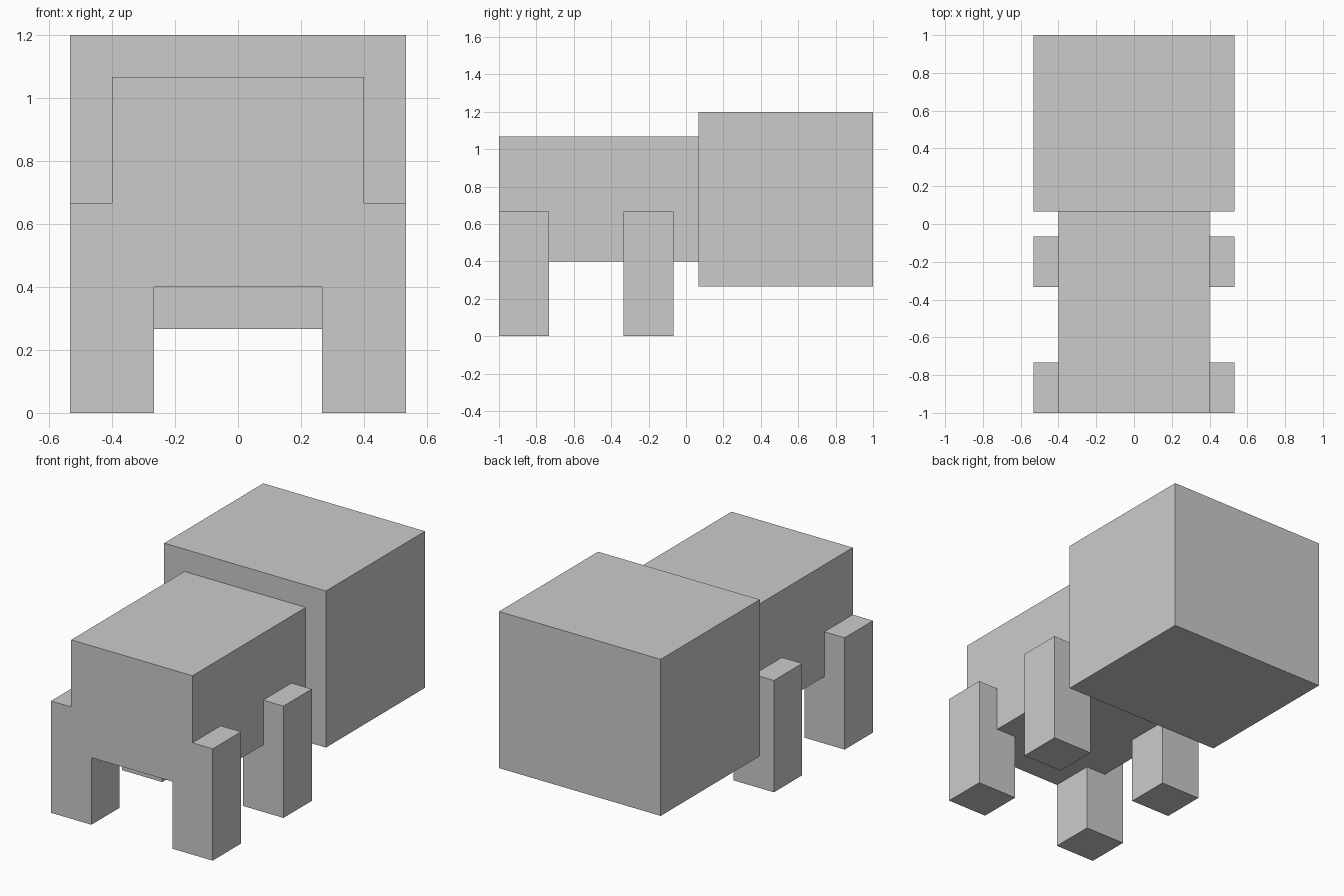
import bpy, bmesh

if "Cube" in bpy.data.objects:
    bpy.data.objects.remove(bpy.data.objects["Cube"])

U = 1 / 15  # block grid unit


def extrude_profile(name, profile, y0, y1):
    """Extrude an (x, z) outline in grid units from y0 to y1."""
    bm = bmesh.new()
    face = bm.faces.new([bm.verts.new((x * U, y0 * U, z * U)) for x, z in profile])
    ext = bmesh.ops.extrude_face_region(bm, geom=[face])
    moved = [g for g in ext["geom"] if isinstance(g, bmesh.types.BMVert)]
    bmesh.ops.translate(bm, verts=moved, vec=(0, (y1 - y0) * U, 0))
    bmesh.ops.recalc_face_normals(bm, faces=bm.faces)
    mesh = bpy.data.meshes.new(name)
    bm.to_mesh(mesh)
    bm.free()
    obj = bpy.data.objects.new(name, mesh)
    bpy.context.collection.objects.link(obj)
    return obj


def box_profile(half_width, z0, z1):
    return [(-half_width, z0), (half_width, z0), (half_width, z1), (-half_width, z1)]


# Body and large head block
extrude_profile("body", box_profile(6, 6, 16), -15, 1)
extrude_profile("head", box_profile(8, 4, 18), 1, 15)

# Legs, notched to sit around the lower corner of the body and mirrored across x
leg = [(4, 0), (8, 0), (8, 10), (6, 10), (6, 6), (4, 6)]
for name, y0 in (("outer_leg_pair", -15), ("inner_leg_pair", -5)):
    legs = extrude_profile(name, leg, y0, y0 + 4)
    mirror = legs.modifiers.new("mirror", 'MIRROR')
    mirror.use_axis = (True, False, False)
    mirror.use_mirror_merge = False
